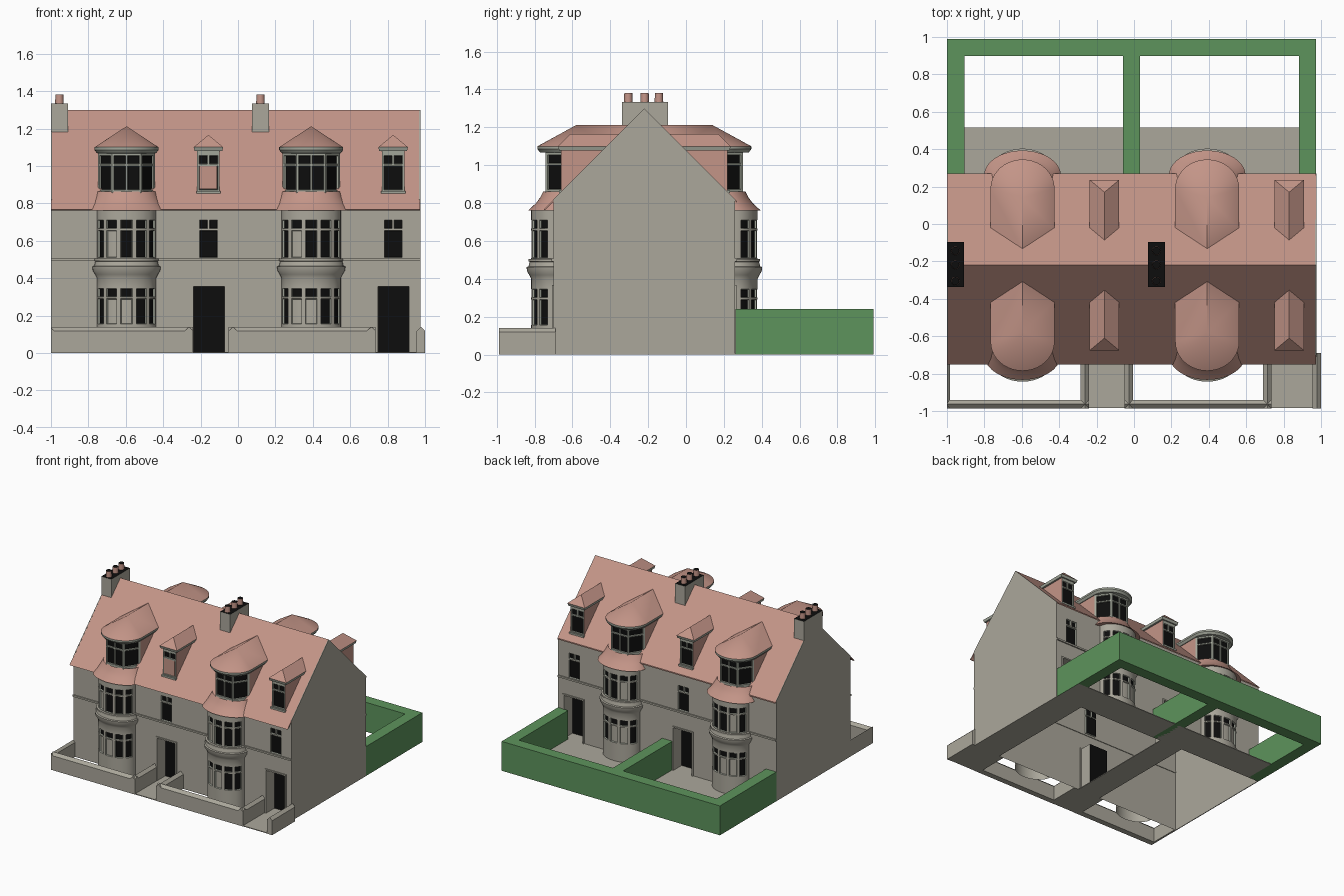
import bpy, bmesh, math
from mathutils import Vector

if "Cube" in bpy.data.objects:
    bpy.data.objects.remove(bpy.data.objects["Cube"])

RIDGE_Y, STEP = -0.22, 0.9875          # mirror line front/back, spacing of the two houses


def material(name, rgb):
    m = bpy.data.materials.new(name)
    m.diffuse_color = (*rgb, 1)
    m.use_nodes = True
    m.node_tree.nodes["Principled BSDF"].inputs["Base Color"].default_value = m.diffuse_color
    return m


STONE = material("stone", (0.41, 0.39, 0.33))
TILE = material("roof_tile", (0.55, 0.30, 0.245))
BLACK = material("black_glass", (0.004, 0.004, 0.004))
HEDGE = material("hedge_green", (0.11, 0.295, 0.107))
FRAME = material("window_frame", (0.36, 0.38, 0.32))
MATS = [STONE, TILE, BLACK, HEDGE, FRAME]
S, T, B, H, F = range(5)


def finish(name, bm, mirror=False, step=0, smooth=False):
    """Turn a bmesh into an object; optionally mirror to the back and repeat along x."""
    me = bpy.data.meshes.new(name)
    bm.to_mesh(me)
    bm.free()
    for m in MATS:
        me.materials.append(m)
    ob = bpy.data.objects.new(name, me)
    bpy.context.collection.objects.link(ob)
    if smooth:
        bpy.ops.object.select_all(action='DESELECT')
        ob.select_set(True)
        bpy.context.view_layer.objects.active = ob
        bpy.ops.object.shade_smooth_by_angle(angle=math.radians(32))
    if mirror:
        ob.location.y = RIDGE_Y
        mod = ob.modifiers.new("front_back", 'MIRROR')
        mod.use_axis = (False, True, False)
        mod.use_mirror_merge = False
    if step:
        mod = ob.modifiers.new("repeat", 'ARRAY')
        mod.count = 2
        mod.use_relative_offset = False
        mod.use_constant_offset = True
        mod.constant_offset_displace = (step, 0, 0)
    return ob


def prism(name, profile, lo, hi, axis='X', mat=S, **kw):
    """Extrude a profile: (y,z) along X, or (x,z) along Y."""
    bm = bmesh.new()
    ends = []
    for t in (lo, hi):
        ends.append([bm.verts.new((t, u, z) if axis == 'X' else (u, t, z)) for u, z in profile])
    n = len(profile)
    bm.faces.new(ends[0])
    bm.faces.new(ends[1])
    for i in range(n):
        j = (i + 1) % n
        bm.faces.new((ends[0][i], ends[0][j], ends[1][j], ends[1][i]))
    bmesh.ops.recalc_face_normals(bm, faces=bm.faces)
    for f in bm.faces:
        f.material_index = mat
    return finish(name, bm, **kw)


def box(name, x0, x1, y0, y1, z0, z1, mat=S, **kw):
    return prism(name, [(y0, z0), (y1, z0), (y1, z1), (y0, z1)], x0, x1, 'X', mat, **kw)


def coping(a, b, h=0.118, p=0.14):
    return [(a, 0), (b, 0), (b, h), ((a + b) / 2, p), (a, h)]


def sheet(name, rows, rule, insets=(), smooth=False, step=STEP):
    """Skin rows of points (each right to left, bottom row first); rule(row, col) gives the
    colour; black faces are sunk by the insets (test, thickness, depth, rim colour)."""
    bm = bmesh.new()
    v = [[bm.verts.new(p) for p in r] for r in rows]
    for r in range(len(v) - 1):
        for c in range(len(v[0]) - 1):
            f = bm.faces.new((v[r][c], v[r + 1][c], v[r + 1][c + 1], v[r][c + 1]))
            f.material_index = rule(r, c)
    bm.normal_update()
    for test, thick, depth, rim in insets:
        faces = [f for f in bm.faces if f.material_index >= B and f.material_index != F
                 and test(f.calc_center_median())]
        out = bmesh.ops.inset_region(bm, faces=faces, thickness=thick, depth=-depth,
                                     use_boundary=True, use_even_offset=True)
        for f in out["faces"]:
            f.material_index = rim
    for f in bm.faces:                     # panes with drawn blinds were marked with H
        if f.material_index == H:
            f.material_index = S
    return finish(name, bm, True, step, smooth)


def arc(cx, a, b, d0, z, angles):
    return [(cx + a * math.cos(math.radians(t)), -(d0 + b * math.sin(math.radians(t))), z)
            for t in angles]


def hip_roof(name, outline, apex, ridge):
    bm = bmesh.new()
    o = [bm.verts.new(p) for p in outline]
    a, r = bm.verts.new(apex), bm.verts.new(ridge)
    bm.faces.new((o[0], r, a, o[1]))
    for i in range(1, len(o) - 2):
        bm.faces.new((o[i], a, o[i + 1]))
    bm.faces.new((o[-2], a, r, o[-1]))
    for f in bm.faces:
        f.material_index = T
    finish(name, bm, True, STEP, True)


# --- main walls with recessed doors and windows (one house, repeated) ---
xs = [-0.0125, -0.072, -0.11, -0.153, -0.163, -0.205, -0.238, -1.0]
zs = [0, 0.36, 0.51, 0.655, 0.665, 0.71, 0.815]


def wall_rule(r, c):
    if r == 0 and 1 <= c <= 5:
        return B
    if (r == 2 and 2 <= c <= 4) or (r == 4 and c in (2, 4)):
        return B
    return S


sheet("main_walls", [[(x, -0.48, z) for x in xs] for z in zs], wall_rule,
      [(lambda p: p.z < 0.36, 0.0005, 0.1, S), (lambda p: p.z > 0.4, 0.002, 0.015, F)])
for x0, x1 in ((-0.25, -0.238), (-0.072, -0.06)):
    box("door_jamb", x0, x1, -0.488, -0.475, 0, 0.36, mirror=True, step=STEP)
box("door_lintel", -0.25, -0.06, -0.488, -0.475, 0.355, 0.366, mirror=True, step=STEP)
box("string_course", -1, 0.975, -0.49, -0.475, 0.492, 0.506, mirror=True)

# --- gable ends and roof ---
gable = [(-0.70, 0), (0.26, 0), (0.26, 0.82), (RIDGE_Y, 1.30), (-0.70, 0.82)]
prism("left_gable", gable, -1, -0.994)
prism("right_gable", gable, 0.969, 0.975)
prism("main_roof", [(-0.752, 0.766), (RIDGE_Y, 1.30), (0.27, 0.81), (0.27, 0.80),
                    (RIDGE_Y, 1.288), (-0.745, 0.763)], -0.9985, 0.9735, mat=T)

# --- two-storey curved bays ---
CX = -0.596
cols = [0, 8]
for c in (27, 59, 90, 121, 153):
    cols += [c - 11.5, c - 3.8, c + 3.8, c + 11.5]
cols += [172, 180]
bay = [(0, 0), (0.155, 0), (0.29, 0), (0.30, 0), (0.345, 0), (0.40, 0), (0.42, 0.010),
       (0.44, 0.022), (0.462, 0.025), (0.466, 0.014), (0.49, 0.008), (0.492, 0.014),
       (0.504, 0.014), (0.506, 0), (0.51, 0), (0.655, 0), (0.665, 0), (0.71, 0), (0.77, 0)]


def bay_rule(r, c):
    if r not in (1, 3, 14, 16) or not 2 <= c < 22 or (c - 2) % 4 == 3:
        return S
    pane = (c - 2) // 4
    return H if (r == 1 and pane in (2, 3)) or (r == 14 and pane == 3) else B


sheet("bay_windows", [arc(CX, 0.158 + s, 0.118 + s, 0.48, z, cols) for z, s in bay], bay_rule,
      [(lambda p: True, 0.003, 0.01, F)], smooth=True)

# --- flared tiled skirt above each bay ---
fine = [i * 9 for i in range(21)]
skirt = [(0.768, 0.158, 0.115, 0.48), (0.762, 0.205, 0.133, 0.48), (0.80, 0.182, 0.117, 0.455),
         (0.83, 0.168, 0.115, 0.435), (0.862, 0.158, 0.124, 0.41)]
sheet("bay_skirt_roof", [arc(CX, a, b, d, z, fine) for z, a, b, d in skirt],
      lambda r, c: T, smooth=True)

# --- large three-sided dormers standing on the bays ---
corners = [Vector(p) for p in ((0.153, -0.41), (0.0775, -0.522), (-0.0775, -0.522), (-0.153, -0.41))]
plan = [Vector((0.153, -0.22)), corners[0]]
for i, fr in enumerate(((0.1, 0.9, 1), (0.06, 0.47, 0.53, 0.94, 1), (0.1, 0.9, 1))):
    plan += [corners[i].lerp(corners[i + 1], f) for f in fr]
plan.append(Vector((-0.153, -0.22)))
rows_z = [0.84, 0.872, 1.0, 1.01, 1.055, 1.082]


def dormer_rule(glass, last):
    def rule(r, c):
        if c in (0, last):
            return T
        return B if r in (1, 3) and c in glass else F
    return rule


sheet("large_dormer", [[(CX + p.x, p.y, z) for p in plan] for z in rows_z],
      dormer_rule((2, 5, 7, 10), len(plan) - 2), [(lambda p: True, 0.002, 0.01, F)])


def eave(a, b, z):
    return [(CX + a, -0.19, z)] + arc(CX, a, b, 0.41, z, fine) + [(CX - a, -0.19, z)]


sheet("large_dormer_cornice", [eave(0.14, 0.105, 1.066), eave(0.158, 0.142, 1.068),
                               eave(0.171, 0.155, 1.085), eave(0.171, 0.155, 1.10)],
      lambda r, c: F, smooth=True)
hip_roof("large_dormer_roof", eave(0.171, 0.155, 1.10), (CX, -0.36, 1.212), (CX, -0.08, 1.212))

# --- small dormers above the doors ---
DX = -0.158
sx = [0.06, 0.06, 0.05, 0.005, -0.005, -0.05, -0.06, -0.06]
sy = [-0.2] + [-0.44] * 6 + [-0.2]
sheet("small_dormer", [[(DX + x, y, z) for x, y in zip(sx, sy)] for z in rows_z],
      lambda r, c: B if r == 1 and c == 3 else dormer_rule((2, 4), 6)(r, c),
      [(lambda p: True, 0.002, 0.01, F)])
box("small_dormer_sill", DX - 0.065, DX + 0.065, -0.452, -0.43, 0.852, 0.866, F,
    mirror=True, step=STEP)
box("pale_dormer_blind", DX - 0.047, DX + 0.047, -0.66, -0.652, 0.876, 1.0, T)


def small_eave(a, d, z):
    return [(DX + a, -0.2, z), (DX + a, -d, z), (DX - a, -d, z), (DX - a, -0.2, z)]


sheet("small_dormer_cornice", [small_eave(0.05, 0.43, 1.078), small_eave(0.074, 0.45, 1.079),
                               small_eave(0.079, 0.456, 1.10)], lambda r, c: F)
hip_roof("small_dormer_roof", small_eave(0.079, 0.456, 1.10), (DX, -0.39, 1.166), (DX, -0.13, 1.166))

# --- chimney stacks with three pots each ---
stack = box("chimney_stack", -1, -0.91, -0.337, -0.096, 1.1, 1.333, step=1.075)
for p in stack.data.polygons:
    if p.normal.z > 0.9:
        p.material_index = B
for y in (-0.305, -0.218, -0.143):
    bm = bmesh.new()
    bmesh.ops.create_cone(bm, cap_ends=True, segments=16, radius1=0.023, radius2=0.021, depth=0.05)
    bmesh.ops.translate(bm, verts=bm.verts, vec=(-0.955, y, 1.357))
    bm.normal_update()
    for f in bm.faces:
        f.material_index = B if f.normal.z > 0.9 else T
    finish("chimney_pot", bm, step=1.075, smooth=True)

# --- front garden walls with ridged coping ---
for x0, x1 in ((-1, -0.24), (-0.05, 0.735)):
    prism("garden_front_wall", coping(-0.987, -0.94), x0, x1)
for x0, x1, y1 in ((-0.285, -0.24, -0.70), (-0.05, -0.005, -0.70), (0.69, 0.735, -0.70),
                   (0.955, 1.0, -0.69)):
    prism("garden_side_wall", coping(x0, x1), -0.987, y1, 'Y')
prism("garden_left_wall", [(-1, 0), (-0.984, 0), (-0.984, 0.118), (-1, 0.135)], -0.987, -0.70, 'Y')

# --- paths running under the house, and the back patio ---
box("left_path", -0.25, -0.045, -0.985, 0.27, 0, 0.006)
box("right_path", 0.73, 0.97, -0.985, 0.27, 0, 0.006)
box("back_patio", -0.998, 0.972, 0.255, 0.515, 0, 0.006)

# --- back garden hedges ---
for x0, x1 in ((-1, -0.907), (-0.06, 0.032), (0.882, 0.974)):
    box("side_hedge", x0, x1, 0.262, 0.90, 0, 0.24, H)
box("back_hedge", -1, 0.974, 0.898, 0.99, 0, 0.24, H)
